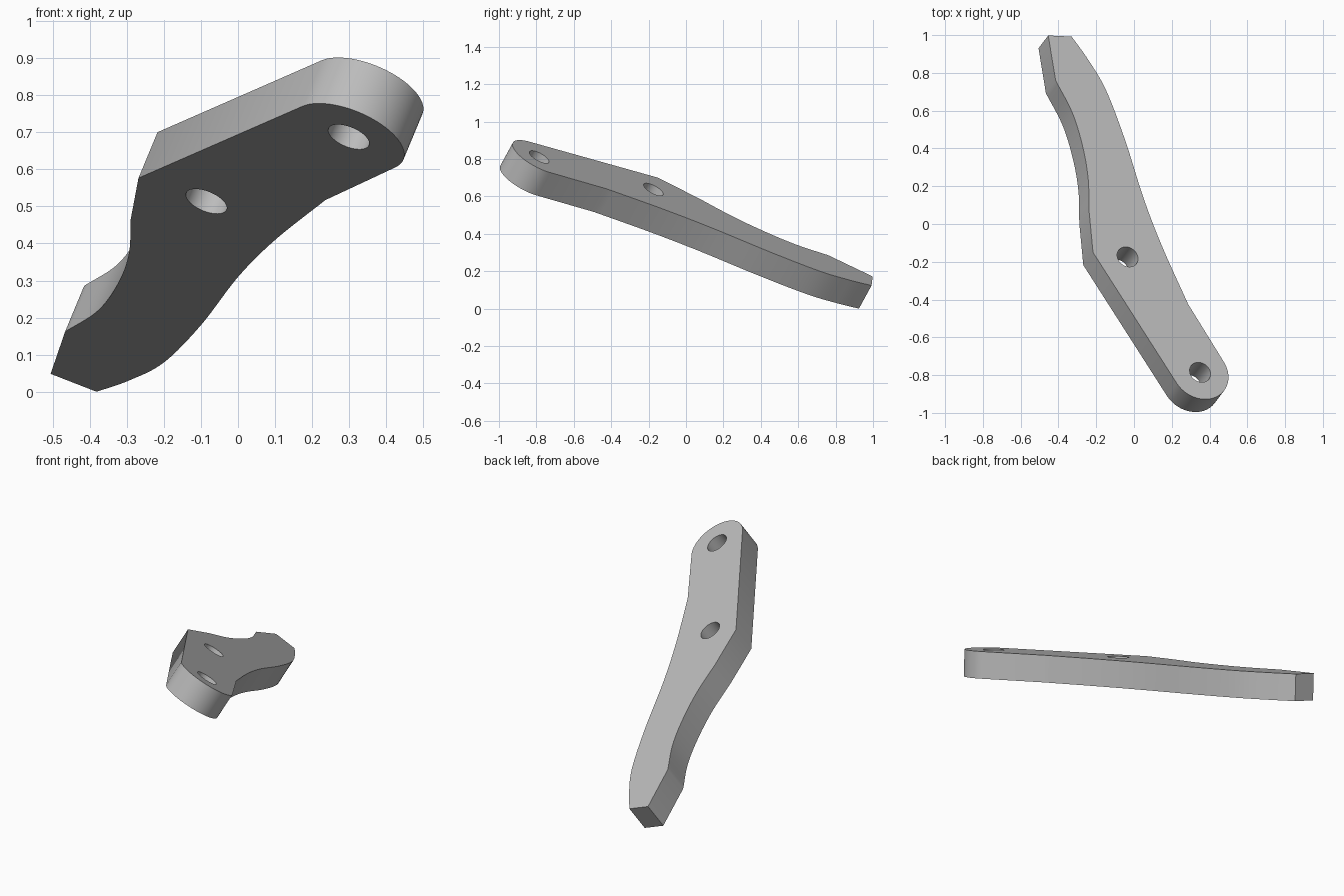
import bpy, bmesh, math
from mathutils import Vector

cube = bpy.data.objects.get("Cube")
if cube:
    bpy.data.objects.remove(cube, do_unlink=True)

# Tilted plane of the plate's upper face
SLOPE_X, SLOPE_Y, HEIGHT = -0.416, -0.546, 0.528
NORMAL = Vector((-SLOPE_X, -SLOPE_Y, 1)).normalized()
THICK, END_R, HOLE_R = 0.15, 0.16, 0.059


def lift(x, y):
    """Plan point raised onto the tilted plane."""
    return Vector((x, y, HEIGHT + SLOPE_X * x + SLOPE_Y * y))


def smooth_path(plan, steps=8):
    """Catmull-Rom curve through plan points, lifted onto the plane."""
    p = [lift(*q) for q in plan]
    p = [2 * p[0] - p[1]] + p + [2 * p[-1] - p[-2]]
    out = []
    for a, b, c, d in zip(p, p[1:], p[2:], p[3:]):
        for i in range(steps):
            t = i / steps
            out.append(0.5 * (2 * b + (c - a) * t + (2 * a - 5 * b + 4 * c - d) * t**2
                              + (3 * b - a - 3 * c + d) * t**3))
    return out + [p[-2]]


# Outline: concave edge, square tip, long S edge, round end
inner_edge = smooth_path([(-0.238, 0.07), (-0.243, 0.244), (-0.273, 0.416),
                          (-0.327, 0.59), (-0.415, 0.76)])
outer_edge = smooth_path([(-0.33, 0.992), (-0.242, 0.869), (-0.148, 0.708), (-0.048, 0.447),
                          (0.052, 0.133), (0.152, -0.126), (0.287, -0.425)])
along = (lift(0.549, -0.836) - lift(0, 0)).normalized()
across = NORMAL.cross(along)
centre = lift(0.35, -0.785)
round_end = []
for i in range(33):
    a = math.pi * (0.5 - i / 32)
    round_end.append(centre + END_R * (along * math.cos(a) + across * math.sin(a)))
outline = [lift(-0.217, -0.15)] + inner_edge + [lift(-0.454, 0.998)] + outer_edge + round_end

# Plate body
bm = bmesh.new()
face = bm.faces.new([bm.verts.new(p) for p in outline])
ext = bmesh.ops.extrude_face_region(bm, geom=[face])
bmesh.ops.translate(bm, vec=-NORMAL * THICK,
                    verts=[g for g in ext["geom"] if isinstance(g, bmesh.types.BMVert)])
bmesh.ops.recalc_face_normals(bm, faces=bm.faces)
mesh = bpy.data.meshes.new("lever_arm")
bm.to_mesh(mesh)
bm.free()
arm = bpy.data.objects.new("lever_arm", mesh)
bpy.context.collection.objects.link(arm)

grey = bpy.data.materials.new("plain_grey")
grey.use_nodes = True
grey.diffuse_color = (0.5, 0.5, 0.5, 1)
grey.node_tree.nodes["Principled BSDF"].inputs["Base Color"].default_value = (0.5, 0.5, 0.5, 1)
mesh.materials.append(grey)

# Two bolt holes through the plate
for spot in (centre, lift(-0.034, -0.174)):
    bpy.ops.mesh.primitive_cylinder_add(vertices=48, radius=HOLE_R, depth=THICK * 2,
                                        location=spot - NORMAL * THICK / 2,
                                        rotation=NORMAL.to_track_quat("Z", "Y").to_euler())
    cutter = bpy.context.object
    cutter.name = "hole_cutter"
    cutter.hide_render = True
    cutter.data.materials.append(grey)
    bpy.ops.object.select_all(action="DESELECT")
    bpy.context.view_layer.objects.active = arm
    arm.select_set(True)
    cut = arm.modifiers.new("bolt_hole", "BOOLEAN")
    cut.object = cutter
    cut.solver = "EXACT"
    bpy.ops.object.modifier_apply(modifier=cut.name)
    bpy.data.objects.remove(cutter, do_unlink=True)

bpy.ops.object.shade_smooth_by_angle(angle=math.radians(30))
